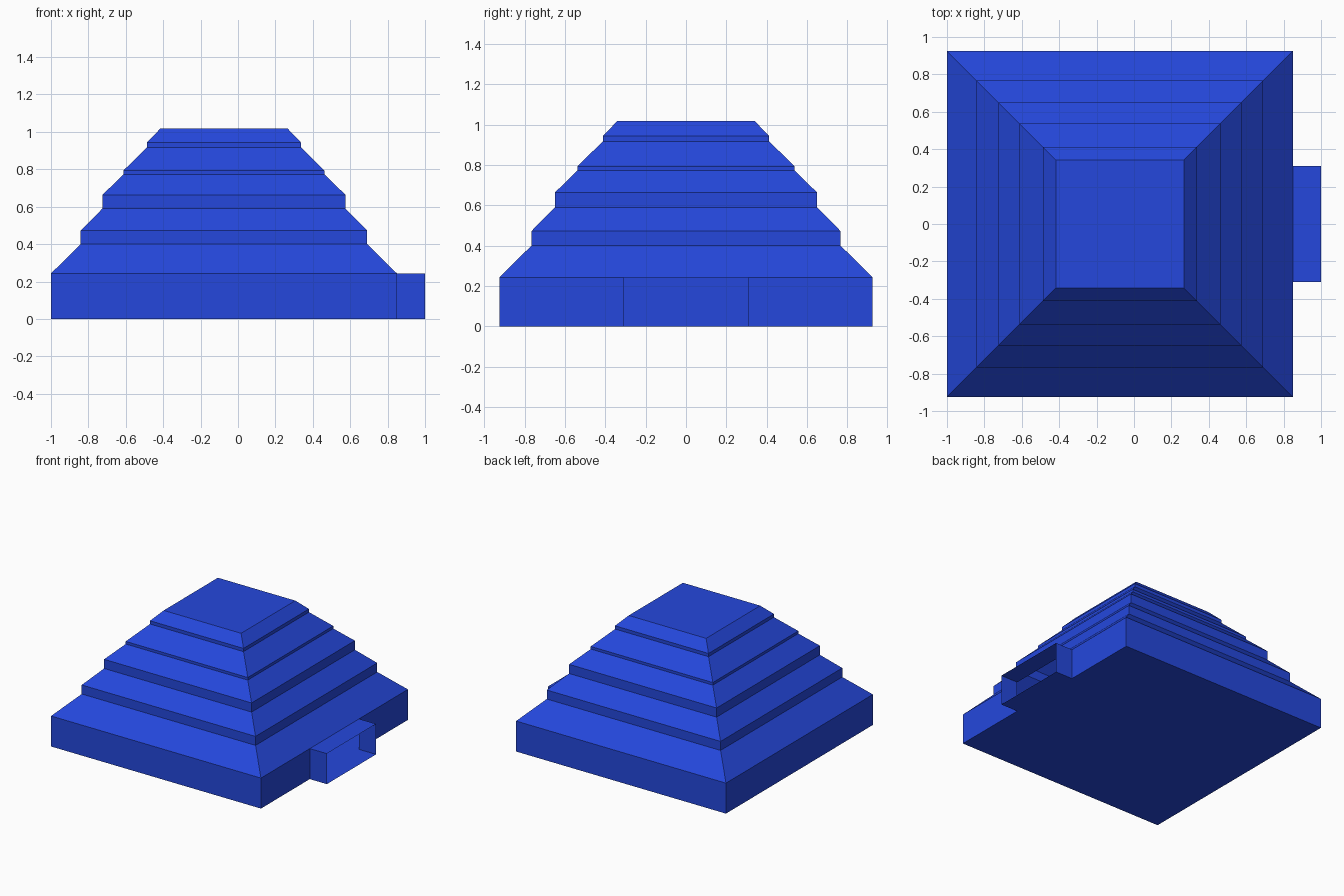
import bpy, bmesh

if "Cube" in bpy.data.objects:
    bpy.data.objects.remove(bpy.data.objects["Cube"])

CX = -0.075            # pyramid centre on x
DOOR, WALL = 0.31, 0.243   # half width and height of the entrance

blue = bpy.data.materials.new("blue")
blue.diffuse_color = (0.018, 0.064, 0.72, 1)
blue.use_nodes = True
blue.node_tree.nodes["Principled BSDF"].inputs["Base Color"].default_value = blue.diffuse_color


def finish(name, bm):
    mesh = bpy.data.meshes.new(name)
    bm.to_mesh(mesh)
    bm.free()
    mesh.materials.append(blue)
    obj = bpy.data.objects.new(name, mesh)
    bpy.context.collection.objects.link(obj)


def ring(bm, half, z):
    return [bm.verts.new((CX + sx * half, sy * half, z))
            for sx, sy in ((-1, -1), (1, -1), (1, 1), (-1, 1))]


# Stepped pyramid: hollow shell lofted from (half width, height) steps
steps = [(0.925, 0), (0.925, WALL), (0.766, 0.40), (0.766, 0.472),
         (0.65, 0.59), (0.65, 0.663), (0.538, 0.772), (0.538, 0.793),
         (0.412, 0.917), (0.412, 0.943), (0.341, 1.017)]
bm = bmesh.new()
rings = [ring(bm, h, z) for h, z in steps]
for level, (lo, hi) in enumerate(zip(rings, rings[1:])):
    for i in range(4):
        j = (i + 1) % 4
        if level == 0 and i == 1:
            continue       # right base wall holds the doorway
        bm.faces.new((lo[i], lo[j], hi[j], hi[i]))
bm.faces.new(rings[-1])
bm.faces.new(rings[0][::-1])

# Wall panels either side of the doorway
x = CX + 0.925
d = {(s, z): bm.verts.new((x, s * DOOR, z)) for s in (-1, 1) for z in (0, WALL)}
lo, hi = rings[0], rings[1]
bm.faces.new((lo[1], d[-1, 0], d[-1, WALL], hi[1]))
bm.faces.new((d[1, 0], lo[2], hi[2], d[1, WALL]))
finish("stepped_pyramid", bm)

# Entrance passage: square tube, open at both ends
bm = bmesh.new()
section = [(-DOOR, 0), (DOOR, 0), (DOOR, WALL), (-DOOR, WALL)]
inner = [bm.verts.new((x, y, z)) for y, z in section]
outer = [bm.verts.new((1.0, y, z)) for y, z in section]
for i in range(4):
    j = (i + 1) % 4
    bm.faces.new((inner[i], inner[j], outer[j], outer[i]))
bmesh.ops.recalc_face_normals(bm, faces=bm.faces)
finish("entrance_passage", bm)
